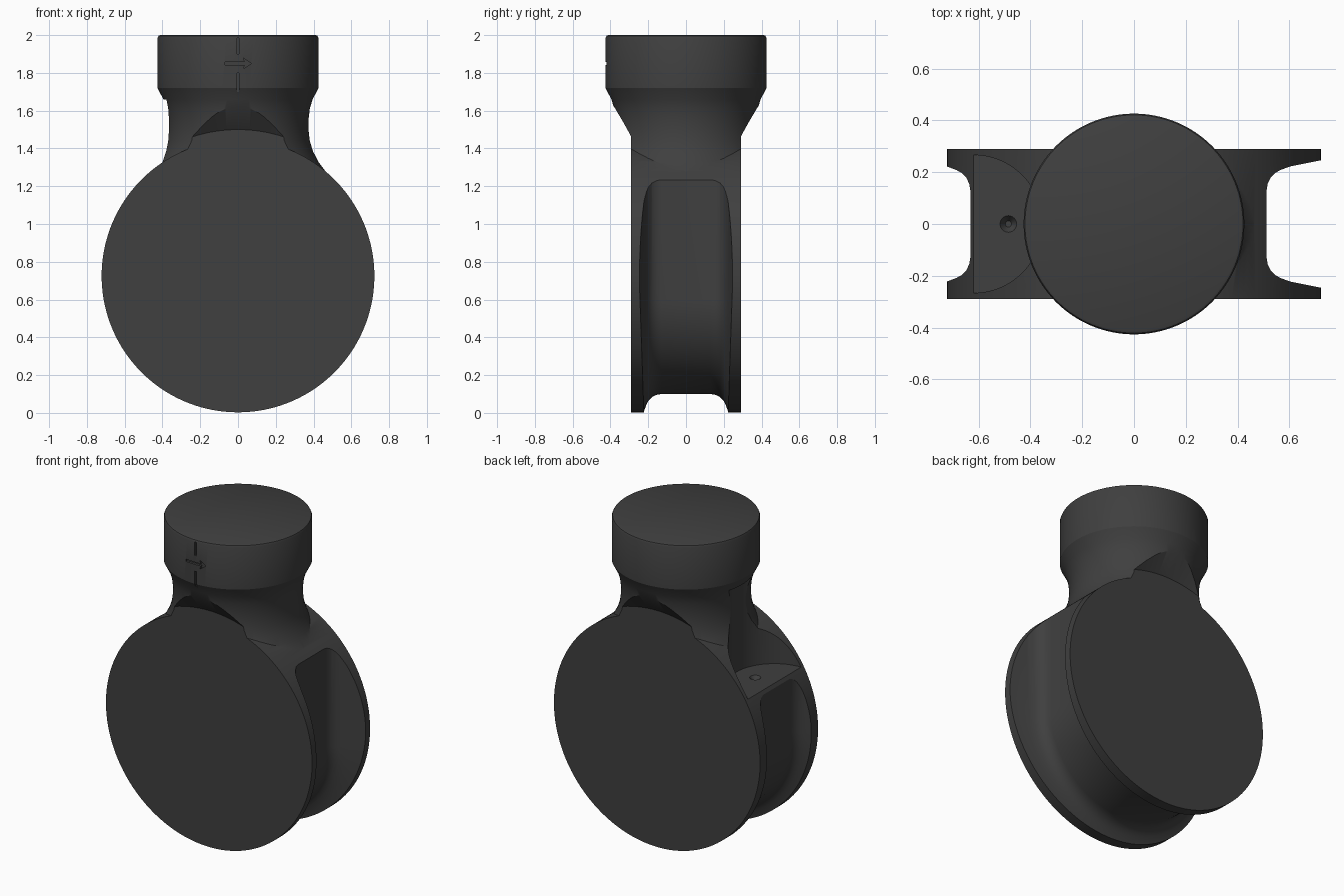
import bpy, bmesh, math
from mathutils import Matrix

if "Cube" in bpy.data.objects:
    bpy.data.objects.remove(bpy.data.objects["Cube"])

CZ, R = 0.725, 0.722


def make(name, rings):
    """Skin a stack of equal closed rings into a capped solid."""
    bm = bmesh.new()
    vs = [[bm.verts.new(p) for p in ring] for ring in rings]
    n = len(vs[0])
    for a, b in zip(vs, vs[1:]):
        for i in range(n):
            j = (i + 1) % n
            bm.faces.new((a[i], a[j], b[j], b[i]))
    bm.faces.new(vs[0])
    bm.faces.new(vs[-1])
    bmesh.ops.recalc_face_normals(bm, faces=bm.faces)
    me = bpy.data.meshes.new(name)
    bm.to_mesh(me)
    bm.free()
    ob = bpy.data.objects.new(name, me)
    bpy.context.collection.objects.link(ob)
    return ob


def lathe(name, profile, n=128, matrix=Matrix()):
    """Solid of revolution about z from (radius, height) points."""
    ob = make(name, [[(r * math.cos(2 * math.pi * i / n), r * math.sin(2 * math.pi * i / n), h)
                      for i in range(n)] for r, h in profile])
    ob.data.transform(matrix)
    return ob


def box(name, x0, x1, y0, y1, z0, z1):
    return make(name, [[(x0, y0, z), (x1, y0, z), (x1, y1, z), (x0, y1, z)] for z in (z0, z1)])


def combine(target, other, op):
    """Apply a boolean and remove the helper."""
    other.hide_render = True
    mod = target.modifiers.new(op, 'BOOLEAN')
    mod.operation, mod.solver, mod.object = op, 'EXACT', other
    bpy.context.view_layer.objects.active = target
    bpy.ops.object.modifier_apply(modifier=mod.name)
    bpy.data.objects.remove(other)


# Lay a lathe on its side so that it turns about the y axis at the disc centre
side = Matrix.Translation((0, 0, CZ)) @ Matrix.Rotation(math.pi / 2, 4, 'X')

# Twin-flange disc
body = lathe("valve_body", [(R, -0.29), (R, 0.29)], 160, side)


def core_ring(y, d):
    """Core outline in xz, grown outward by d."""
    left, right, bottom, zl, zr = -0.632 - d, 0.512 + d, 0.1 - d, 0.725, 0.6
    pts = [(left, y, 1.6)]
    for i in range(25):
        a = math.pi / 2 * i / 24
        pts.append((left * math.cos(a), y, zl - (zl - bottom) * math.sin(a)))
    for i in range(1, 25):
        a = math.pi / 2 * i / 24
        pts.append((right * math.sin(a), y, zr - (zr - bottom) * math.cos(a)))
    return pts + [(right, y, 1.6)]


# Groove around the rim: filleted, then gently tapered flange walls
half = [(0.13, 0), (0.155, 0.004), (0.18, 0.016), (0.198, 0.034),
        (0.209, 0.055), (0.222, 0.09), (0.252, 0.24), (0.31, 0.5)]
groove = [core_ring(-y, d) for y, d in reversed(half)] + [core_ring(y, d) for y, d in half]
combine(body, make("groove_core", groove), 'INTERSECT')

# Waisted neck with round cap, its sides trimmed by a flared cone
neck = lathe("neck", [(0.5, 0.85), (0.5, 1.235), (0.462, 1.28), (0.425, 1.33), (0.397, 1.385),
                      (0.38, 1.44), (0.373, 1.5), (0.373, 1.55), (0.38, 1.61), (0.395, 1.66),
                      (0.422, 1.712), (0.426, 1.72), (0.426, 1.985), (0.421, 1.996), (0.412, 2.0)])
trim = lathe("neck_trim", [(0.775, -0.29), (1.6, -0.909), (1.6, 0.909), (0.775, 0.29)], 160, side)
combine(neck, trim, 'INTERSECT')
combine(body, neck, 'UNION')

# Round pocket leaving a flat ledge on the left, with a small dimple
combine(body, lathe("ledge_pocket", [(0.266, 1.095), (0.266, 1.66)], 96,
                    Matrix.Translation((-0.62, 0, 0))), 'DIFFERENCE')
combine(body, lathe("dimple", [(0.012, 1.065), (0.042, 1.11)], 32,
                    Matrix.Translation((-0.485, 0, 0))), 'DIFFERENCE')

# Engraved alignment line and direction arrow on the cap front
for z0, z1 in ((1.7, 1.8), (1.9, 1.985)):
    combine(body, box("mark_line", -0.006, 0.006, -0.45, -0.412, z0, z1), 'DIFFERENCE')
arrow = [(-0.07, 1.843), (0.035, 1.843), (0.03, 1.822), (0.07, 1.85),
         (0.03, 1.878), (0.035, 1.857), (-0.07, 1.857)]
combine(body, make("mark_arrow", [[(x, y, z) for x, z in arrow] for y in (-0.45, -0.41)]), 'DIFFERENCE')

# Dark finish and smooth shading
mat = bpy.data.materials.new("dark_plastic")
mat.diffuse_color = (0.05, 0.05, 0.05, 1)
mat.use_nodes = True
mat.node_tree.nodes["Principled BSDF"].inputs["Base Color"].default_value = mat.diffuse_color
body.data.materials.clear()
body.data.materials.append(mat)
for p in body.data.polygons:
    p.material_index = 0
bpy.ops.object.select_all(action='DESELECT')
body.select_set(True)
bpy.context.view_layer.objects.active = body
bpy.ops.object.shade_smooth_by_angle(angle=math.radians(25))
